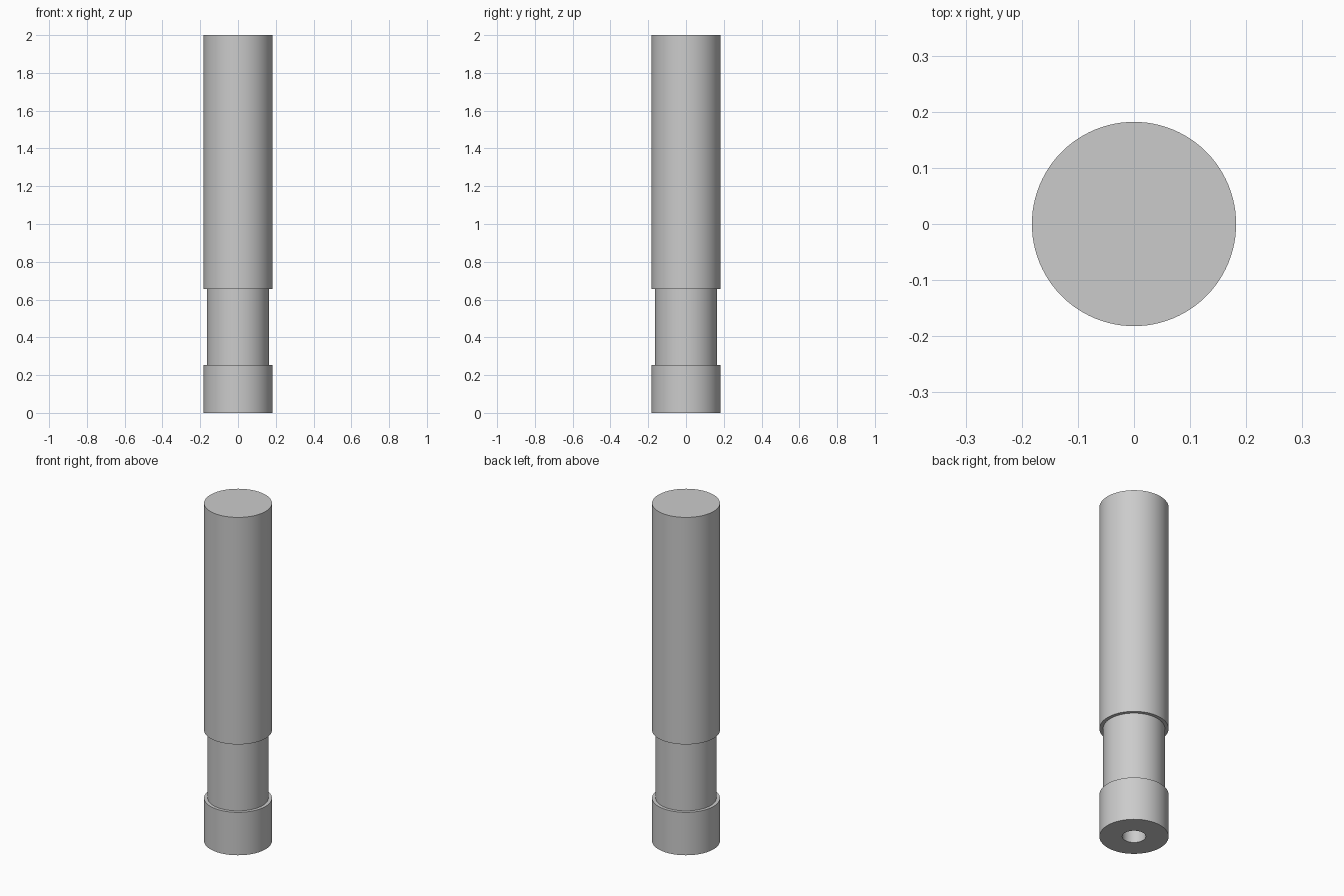
import bpy, bmesh, math

if "Cube" in bpy.data.objects:
    bpy.data.objects.remove(bpy.data.objects["Cube"])

R, NECK, BORE = 0.182, 0.163, 0.062
SEGMENTS = 96


def lathe(name, profile):
    """Spin an (r, z) profile around the z axis into a closed solid."""
    bm = bmesh.new()
    verts = [bm.verts.new((r, 0, z)) for r, z in profile]
    edges = [bm.edges.new(pair) for pair in zip(verts, verts[1:])]
    bmesh.ops.spin(bm, geom=verts + edges, cent=(0, 0, 0), axis=(0, 0, 1),
                   angle=math.tau, steps=SEGMENTS, use_duplicate=False)
    bmesh.ops.remove_doubles(bm, verts=bm.verts, dist=1e-5)
    bmesh.ops.recalc_face_normals(bm, faces=bm.faces)
    mesh = bpy.data.meshes.new(name)
    bm.to_mesh(mesh)
    bm.free()
    obj = bpy.data.objects.new(name, mesh)
    bpy.context.collection.objects.link(obj)
    bpy.context.view_layer.objects.active = obj
    obj.select_set(True)
    bpy.ops.object.shade_smooth_by_angle(angle=math.radians(30))
    return obj


# Stepped pin: blind bore, foot collar, recessed neck, long shank
lathe("stepped_pin", [
    (0, 0.34), (BORE, 0.30), (BORE, 0),
    (R, 0), (R, 0.254),
    (NECK, 0.254), (NECK, 0.656),
    (R, 0.656), (R, 2.0), (0, 2.0),
])
